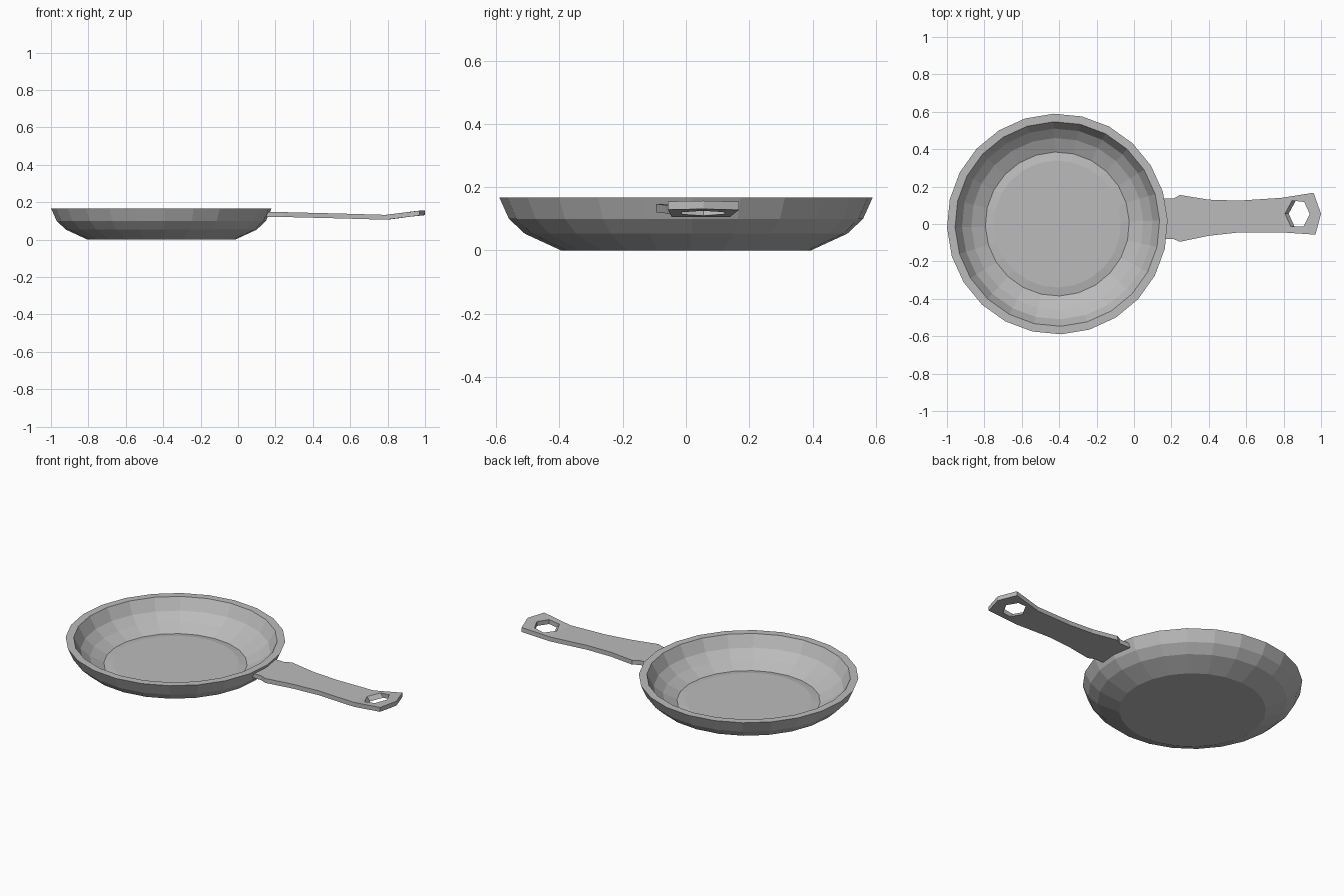
import bpy, bmesh, math

cube = bpy.data.objects.get("Cube")
if cube:
    bpy.data.objects.remove(cube, do_unlink=True)

# One plain grey metal
metal = bpy.data.materials.new("grey metal")
metal.use_nodes = True
colour = (0.5, 0.5, 0.5, 1)
metal.diffuse_color = colour
metal.node_tree.nodes["Principled BSDF"].inputs["Base Color"].default_value = colour


def add_object(name, bm):
    bmesh.ops.recalc_face_normals(bm, faces=bm.faces)
    mesh = bpy.data.meshes.new(name)
    bm.to_mesh(mesh)
    bm.free()
    mesh.materials.append(metal)
    obj = bpy.data.objects.new(name, mesh)
    bpy.context.collection.objects.link(obj)
    return obj


# Pan bowl: closed (radius, height) profile turned round the bowl's axis
SIDES, CENTRE_X, TURN = 24, -0.41, math.radians(2)
profile = [(0.395, 0.0), (0.51, 0.053), (0.56, 0.10), (0.59, 0.167),
           (0.547, 0.167), (0.51, 0.10), (0.46, 0.058), (0.385, 0.022),
           (0.34, 0.030)]
bm = bmesh.new()
rings = []
for r, z in profile:
    rings.append([bm.verts.new((CENTRE_X + r * math.cos(TURN + math.tau * i / SIDES),
                                r * math.sin(TURN + math.tau * i / SIDES), z))
                  for i in range(SIDES)])
for a, b in zip(rings, rings[1:]):
    for i in range(SIDES):
        j = (i + 1) % SIDES
        bm.faces.new((a[i], a[j], b[j], b[i]))
bm.faces.new(rings[0])      # base
bm.faces.new(rings[-1])     # raised cooking floor
add_object("pan_bowl", bm)

# Handle: cross rows (x, right edge y, left edge y), then a six-sided loop with a hole
THICK = 0.026
heights = [(0.13, 0.148), (0.24, 0.147), (0.56, 0.139), (0.80, 0.132),
           (0.96, 0.154), (1.0, 0.157)]


def top_z(x):
    for (x0, z0), (x1, z1) in zip(heights, heights[1:]):
        if x <= x1:
            return z0 + (z1 - z0) * (x - x0) / (x1 - x0)
    return heights[-1][1]


rows = [(0.13, -0.08, 0.135), (0.21, -0.08, 0.135), (0.245, -0.095, 0.155),
        (0.40, -0.063, 0.13), (0.56, -0.045, 0.125), (0.79, -0.045, 0.14)]
head = [(0.97, -0.057), (1.0, 0.055), (0.96, 0.167)]
hole = [(0.807, 0.055), (0.838, -0.013), (0.906, -0.013),
        (0.94, 0.053), (0.91, 0.118), (0.845, 0.125)]

bm = bmesh.new()


def layer(bottom):
    def vert(x, y):
        return bm.verts.new((x, y, top_z(x) - (THICK if bottom else 0)))
    strips = [[vert(x, y) for y in (lo, (lo + hi) / 2, hi)] for x, lo, hi in rows]
    faces = []
    for a, b in zip(strips, strips[1:]):
        faces += [(a[k], b[k], b[k + 1], a[k + 1]) for k in (0, 1)]
    end = strips[-1]
    tip = [vert(x, y) for x, y in head]
    outer = [end[1], end[0], *tip, end[2]]
    # the hole's inner end slopes forward underneath
    inner = [vert(x + (0.02 if bottom and x < 0.85 else 0), y) for x, y in hole]
    for k in range(6):
        m = (k + 1) % 6
        faces.append((outer[k], outer[m], inner[m], inner[k]))
    for f in faces:
        bm.faces.new(f)
    edge = [s[0] for s in strips] + tip + [s[2] for s in reversed(strips)] + [strips[0][1]]
    return edge, inner


upper, lower = layer(False), layer(True)
for loop_a, loop_b in zip(upper, lower):
    n = len(loop_a)
    for i in range(n):
        j = (i + 1) % n
        bm.faces.new((loop_a[i], loop_a[j], loop_b[j], loop_b[i]))
add_object("handle", bm)
